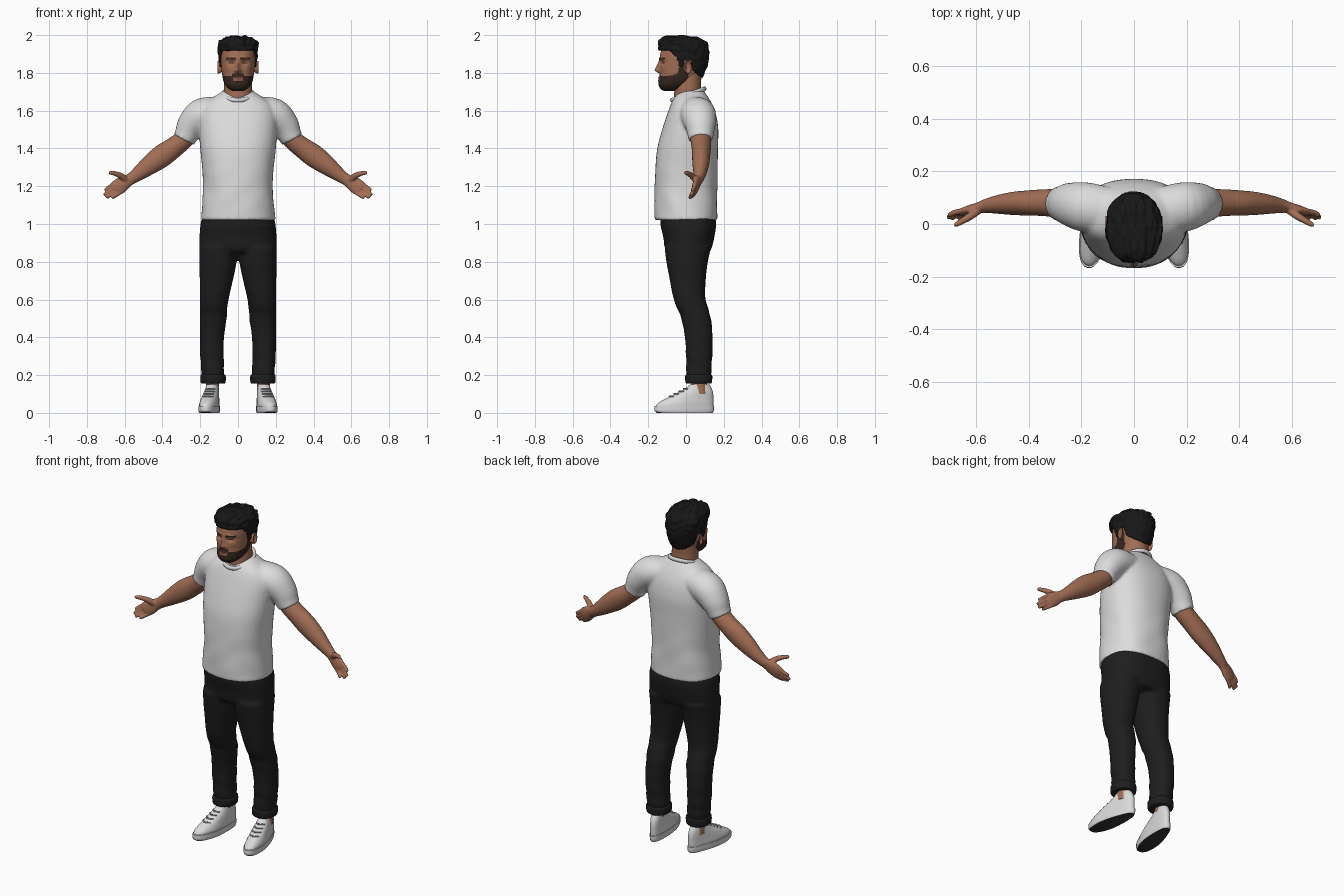
import bpy, bmesh, math
from math import sin, cos, pi, exp, copysign
from mathutils import Vector, Matrix, noise

Z, Y = Vector((0, 0, 1)), Vector((0, 1, 0))


def mat(name, r, g, b):
    m = bpy.data.materials.new(name)
    m.diffuse_color = (r, g, b, 1)
    return m


SKIN = mat("skin", .36, .155, .09)
LIP = mat("lip", .27, .09, .06)
BEARD = mat("beard", .035, .02, .014)
HAIR = mat("hair", .009, .009, .009)
SHIRT = mat("white cotton", .72, .72, .72)
PANTS = mat("black denim", .013, .013, .014)
SHOE = mat("white leather", .7, .7, .7)
LACE = mat("grey lace", .42, .42, .42)
SOLE = mat("dark rubber", .035, .035, .035)


def spline(rows, n):
    """Catmull-Rom through tuples of numbers."""
    out = []
    for i in range(len(rows) - 1):
        a, b, c, d = rows[max(i - 1, 0)], rows[i], rows[i + 1], rows[min(i + 2, len(rows) - 1)]
        for k in range(n):
            t = k / n
            out.append(tuple(q + .5 * t * (r - p + t * (2*p - 5*q + 4*r - s + t * (3*(q - r) + s - p)))
                             for p, q, r, s in zip(a, b, c, d)))
    return out + [tuple(rows[-1])]


def loft(bm, rows, side=Y, up=None, sides=32, p=2.0, n=4, fold=None):
    """Skin rings (x, y, z, half width, half depth) into a closed tube."""
    rows = spline(rows, n)
    cs = [Vector(r[:3]) for r in rows]
    loops, verts = [], []
    for i, r in enumerate(rows):
        t = up or (cs[min(i + 1, len(cs) - 1)] - cs[max(i - 1, 0)]).normalized()
        v = (side - t * side.dot(t)).normalized()
        u = v.cross(t)
        ring = []
        for k in range(sides):
            a = 2 * pi * k / sides
            ex = copysign(abs(cos(a)) ** (2 / p), cos(a))
            ey = copysign(abs(sin(a)) ** (2 / p), sin(a))
            w = 1 + (fold(cs[i].z, a) if fold else 0)
            ring.append(bm.verts.new(cs[i] + (u * r[3] * ex + v * r[4] * ey) * w))
        loops.append(ring)
        verts += ring
    for A, B in zip(loops, loops[1:]):
        for k in range(sides):
            j = (k + 1) % sides
            bm.faces.new((A[k], A[j], B[j], B[k]))
    bm.faces.new(loops[0])
    bm.faces.new(loops[-1])
    return verts


def slabs(bm, rows, s=1, **kw):
    """Horizontal rings given as (z, centre x, half width, front y, back y)."""
    return loft(bm, [(s*cx, (f + b) / 2, z, w, (b - f) / 2) for z, cx, w, f, b in rows], up=Z, **kw)


def finish(name, bm, mats, rule=None, mirror=False, voxel=0, thick=0):
    bmesh.ops.recalc_face_normals(bm, faces=bm.faces)
    bm.normal_update()
    for f in bm.faces:
        f.smooth = True
        if rule:
            f.material_index = rule(f.calc_center_median(), f.normal)
    me = bpy.data.meshes.new(name)
    bm.to_mesh(me)
    bm.free()
    for m in mats:
        me.materials.append(m)
    ob = bpy.data.objects.new(name, me)
    bpy.context.collection.objects.link(ob)
    bpy.context.view_layer.objects.active = ob
    ob.select_set(True)
    bpy.ops.object.shade_smooth_by_angle(angle=math.radians(50))
    ob.select_set(False)
    if voxel:
        m = ob.modifiers.new("blend", 'REMESH')
        m.mode, m.voxel_size, m.use_smooth_shade = 'VOXEL', voxel, True
        m = ob.modifiers.new("soften", 'SMOOTH')
        m.factor, m.iterations = .5, 4
    if thick:
        m = ob.modifiers.new("thickness", 'SOLIDIFY')
        m.thickness, m.offset = thick, -1
    if mirror:
        ob.modifiers.new("mirror", 'MIRROR').use_mirror_merge = False
    return ob


def gauss(d, w):
    return exp(-(d / w) ** 2)


def lookup(pts, x):
    for (a, p), (b, q) in zip(pts, pts[1:]):
        if x <= b:
            return p + (q - p) * max(0, (x - a) / (b - a))
    return pts[-1][1]


# T-shirt: torso and two sleeves blended together
bm = bmesh.new()
slabs(bm, [(1.02, 0, .197, -.165, .166), (1.1, 0, .19, -.166, .166), (1.2, 0, .184, -.165, .166),
           (1.3, 0, .19, -.162, .167), (1.4, 0, .2, -.152, .169), (1.5, 0, .207, -.126, .171),
           (1.58, 0, .205, -.1, .159), (1.635, 0, .18, -.08, .138), (1.675, 0, .125, -.06, .115),
           (1.705, 0, .078, -.03, .095)], p=2.3, sides=64, n=8,
      fold=lambda z, a: .009 * sin(5*a + 14*z) * gauss(z - 1.1, .2) + .006 * sin(38*z + 4*sin(2*a)) * gauss(z - 1.15, .15))
for s in (1, -1):
    loft(bm, [(s*.1, .05, 1.6, .075, .09), (s*.19, .065, 1.578, .088, .094), (s*.245, .075, 1.525, .077, .082),
              (s*.272, .077, 1.475, .064, .069), (s*.287, .078, 1.447, .06, .066)])
finish("t_shirt", bm, [SHIRT], voxel=.009)

# Ribbed collar band
bm = bmesh.new()
N = 40
ring = [Vector((.082 * cos(2*pi*k/N), .012 + .087 * sin(2*pi*k/N), 1.686 + .03 * sin(2*pi*k/N))) for k in range(N + 1)]
loft(bm, [(*v, .009, .012) for v in ring], side=Z, sides=10, n=1)
finish("collar", bm, [SHIRT])

# Trousers: hips and two legs blended together
bm = bmesh.new()
slabs(bm, [(.85, 0, .195, -.1, .125), (.88, 0, .203, -.114, .138), (.93, 0, .204, -.12, .15),
           (1.0, 0, .198, -.136, .16), (1.04, 0, .188, -.13, .152)], p=2.4, sides=48)
creases = lambda z, a: (.03 * gauss(z - .26, .1) + .02 * gauss(z - .52, .08)) * sin(75*z + 2*sin(a) + a)
for s in (1, -1):
    slabs(bm, [(.165, .132, .06, .003, .13), (.21, .133, .06, .002, .134), (.3, .138, .062, 0, .139),
               (.4, .138, .064, -.006, .141), (.5, .131, .071, -.025, .132), (.56, .129, .073, -.05, .115),
               (.62, .124, .078, -.07, .102), (.72, .113, .09, -.089, .106), (.8, .106, .099, -.104, .116),
               (.88, .102, .102, -.114, .134)], s, p=2.2, n=8, fold=creases)
finish("trousers", bm, [PANTS], voxel=.009)

# Rolled trouser cuffs
bm = bmesh.new()
slabs(bm, [(.155, .132, .058, .004, .13), (.162, .132, .066, -.003, .137), (.195, .132, .067, -.004, .139),
           (.205, .132, .058, .004, .132)], p=2.2)
finish("cuff", bm, [PANTS], mirror=True)

# Ankles
bm = bmesh.new()
slabs(bm, [(.1, .138, .034, .03, .115), (.15, .135, .034, .03, .11), (.2, .133, .036, .025, .11)])
finish("ankle", bm, [SKIN], mirror=True)

# Shoes: built along -y, narrowed at the heel, then turned toes-out
PLACE = Matrix.Translation((.147, 0, 0)) @ Matrix.Rotation(.17, 4, 'Z')


def shoe_part(name, bm, mats, rule=None):
    for v in bm.verts:
        v.co.x *= 1 - .2 * min(1, max(0, v.co.y / .12 + .3))
    bmesh.ops.transform(bm, matrix=PLACE, verts=bm.verts)
    finish(name, bm, mats, rule, mirror=True)


bm = bmesh.new()
slabs(bm, [(.03, 0, .05, -.163, .146), (.05, 0, .05, -.153, .147), (.075, 0, .047, -.11, .147),
           (.1, 0, .044, -.058, .146), (.125, 0, .04, -.01, .14), (.15, 0, .036, .022, .126)], p=2.3)
shoe_part("shoe_upper", bm, [SHOE])
bm = bmesh.new()
slabs(bm, [(0, 0, .05, -.158, .144), (.012, 0, .053, -.169, .15), (.036, 0, .053, -.168, .151)], p=2.3)
shoe_part("shoe_sole", bm, [SHOE, SOLE], lambda c, n: int(n.z < -.6))
bm = bmesh.new()
for y, z in ((-.088, .086), (-.062, .1), (-.036, .113), (-.012, .126)):
    loft(bm, [(-.027, y + .018, z), (0, y - .001, z + .002), (.027, y + .018, z)] and
         [(-.027, y + .018, z, .004, .004), (0, y - .001, z + .002, .004, .004), (.027, y + .018, z, .004, .004)],
         side=Z, sides=8)
shoe_part("shoe_laces", bm, [LACE])

# Arms with palm, four fingers and thumb blended together
bm = bmesh.new()
loft(bm, [(.2, .075, 1.55, .055, .055), (.28, .078, 1.455, .052, .055), (.34, .081, 1.405, .055, .051),
          (.4, .08, 1.362, .06, .048), (.46, .078, 1.318, .053, .044), (.52, .074, 1.272, .04, .035),
          (.565, .068, 1.24, .031, .026), (.588, .062, 1.226, .033, .021), (.615, .055, 1.209, .041, .019),
          (.642, .047, 1.19, .041, .016), (.655, .043, 1.181, .033, .012)])
tips = ((.706, .032, 1.178), (.71, .024, 1.153), (.697, .02, 1.139), (.668, .018, 1.138))
for k, tip in zip((1.4, .5, -.4, -1.3), tips):
    a = Vector((.638 + .6*.021*k, .048, 1.19 + .8*.021*k))
    b = Vector(tip)
    m = a.lerp(b, .55) + Vector((0, .004, 0))
    loft(bm, [(*a, .011, .012), (*m, .0105, .0105), (*a.lerp(b, .93), .009, .009), (*b, .004, .004)], sides=12)
loft(bm, [(.59, .055, 1.23, .02, .016), (.622, .03, 1.256, .016, .015), (.655, .01, 1.268, .0125, .012),
          (.678, -.003, 1.271, .01, .009), (.684, -.005, 1.271, .004, .004)], sides=12)
finish("arm", bm, [SKIN], mirror=True, voxel=.0045).modifiers["soften"].iterations = 2

# Neck
bm = bmesh.new()
slabs(bm, [(1.6, 0, .078, -.04, .1), (1.66, 0, .078, -.062, .092), (1.7, 0, .075, -.062, .082),
           (1.75, 0, .073, -.062, .08), (1.82, 0, .07, -.05, .085)])
finish("neck", bm, [SKIN])

# Head with modelled nose, brow, eye sockets and lips
bm = bmesh.new()
head = slabs(bm, [(1.705, 0, .03, -.118, -.06), (1.715, 0, .048, -.134, -.02), (1.735, 0, .067, -.145, .02),
                  (1.76, 0, .078, -.143, .05), (1.8, 0, .085, -.139, .08), (1.85, 0, .09, -.138, .098),
                  (1.9, 0, .092, -.136, .105), (1.94, 0, .086, -.12, .095), (1.97, 0, .055, -.08, .06),
                  (1.98, 0, .02, -.04, .02)], p=2.25, sides=128, n=10)
ridge = [(1.797, 0), (1.806, .7), (1.815, 1), (1.845, .5), (1.87, .1), (1.89, 0)]
for v in head:
    x, y, z = v.co
    if y < -.05:
        ax = abs(x)
        v.co.y += (-.028 * lookup(ridge, z) * gauss(x, .011 + .006 * gauss(z - 1.81, .012))
                   + .013 * gauss(ax - .035, .018) * gauss(z - 1.855, .012)
                   - .006 * gauss(ax - .032, .03) * gauss(z - 1.876, .009)
                   - .006 * gauss(x, .022) * (gauss(z - 1.773, .005) + gauss(z - 1.759, .006))
                   - .004 * gauss(ax - .055, .018) * gauss(z - 1.825, .018))


def face_colour(c, n):
    ax = abs(c.x)
    if c.y > .012:
        return 0
    if c.y < -.1:
        if 1.757 < c.z < 1.773 and ax < .027:
            return 1
        if abs(c.z - 1.878 + .1 * abs(ax - .042)) < .0045 and .014 < ax < .064:
            return 2
        if abs(c.z - 1.853) < .004 and abs(ax - .036) < .014:
            return 2
    edge = 1.795 if ax < .03 else lookup([(-.11, 1.782), (-.05, 1.792), (-.03, 1.84), (.02, 1.85)], c.y)
    return 2 if c.z < edge else 0


finish("head", bm, [SKIN, LIP, BEARD], face_colour)

# Ears: bowl with a raised rim
bm = bmesh.new()
loft(bm, [(.08, 0, 1.828, .022, .016), (.094, .003, 1.828, .028, .017), (.104, .01, 1.83, .034, .02),
          (.108, .011, 1.83, .03, .017), (.1, .01, 1.83, .018, .009)], up=Vector((1, 0, 0)), sides=24)
finish("ear", bm, [SKIN], mirror=True)

# Hair: shell over the skull, trimmed at the hairline, tousled on top
bm = bmesh.new()
shell = slabs(bm, [(1.75, 0, .07, -.1, .078), (1.79, 0, .086, -.12, .095), (1.84, 0, .097, -.138, .114),
                   (1.9, 0, .104, -.144, .122), (1.95, 0, .105, -.147, .113), (1.973, 0, .092, -.137, .088),
                   (1.988, 0, .068, -.11, .05), (1.994, 0, .03, -.07, -.01)], p=2.2, sides=128, n=12)
line = [(-.2, 1.918), (-.09, 1.915), (-.055, 1.885), (-.038, 1.83), (-.012, 1.83), (-.005, 1.863),
        (.026, 1.86), (.036, 1.81), (.1, 1.765)]
bmesh.ops.delete(bm, geom=[v for v in shell if v.co.z < lookup(line, v.co.y)], context='VERTS')
for v in bm.verts:
    d = noise.noise(Vector((v.co.x * 55, v.co.y * 22, v.co.z * 40)))
    top = min(1, max(0, (v.co.z - 1.85) / .1))
    v.co += (v.co - Vector((0, -.02, 1.88))).normalized() * d * (.003 + .009 * top)
    v.co.z = min(v.co.z, 2.0)
finish("hair", bm, [HAIR], thick=.018)
